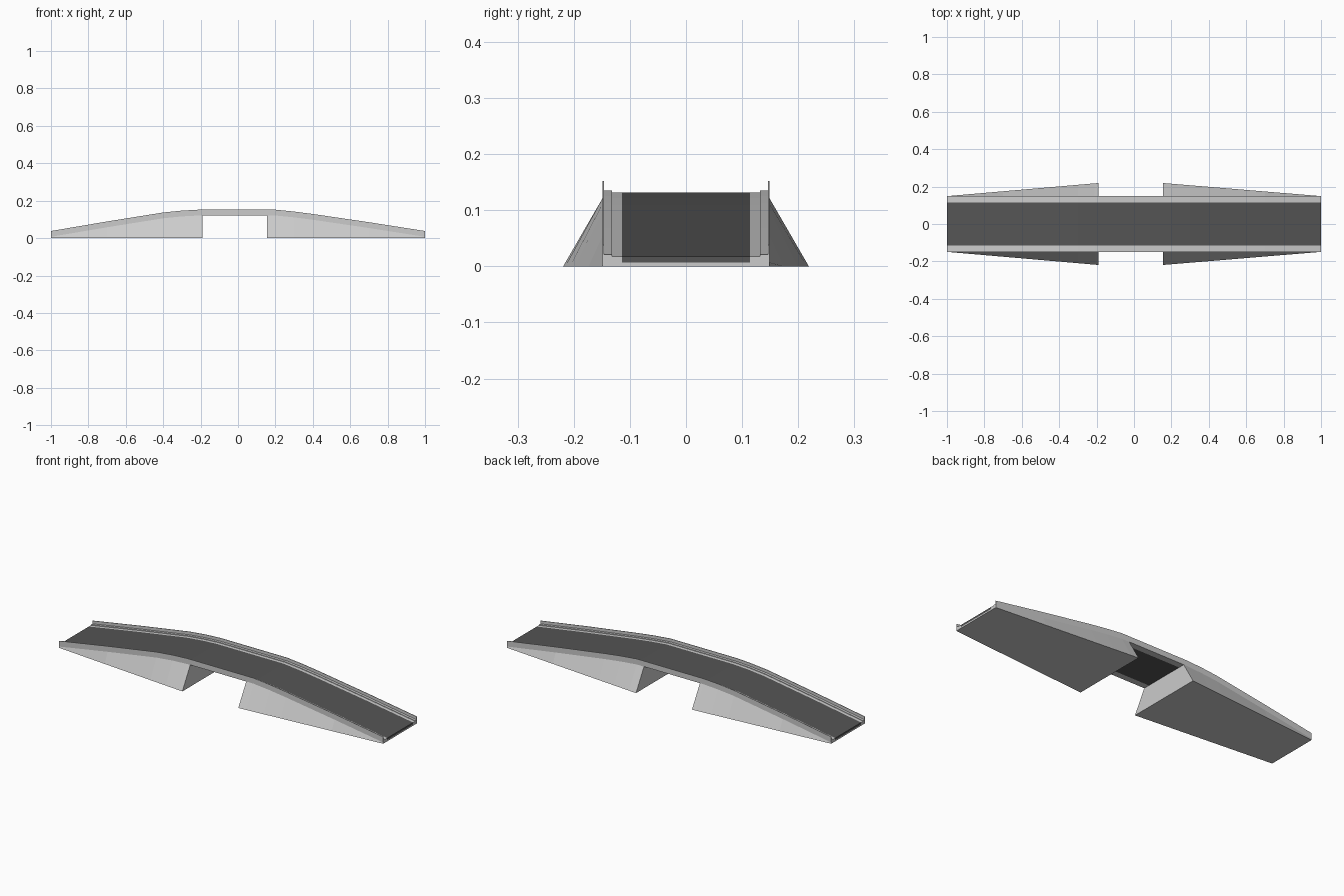
import bpy

if "Cube" in bpy.data.objects:
    bpy.data.objects.remove(bpy.data.objects["Cube"])

# Road height along the bridge (x, z)
ROAD = [(-1, .018), (-.7, .069), (-.4, .117), (-.3, .127), (-.21, .132),
        (.2, .132), (.3, .122), (.4, .109), (.7, .065), (1, .018)]
GAP_L, GAP_R = -.19, .155
SOFFIT = .011


def road_z(x):
    for (x0, z0), (x1, z1) in zip(ROAD, ROAD[1:]):
        if x <= x1:
            return z0 + (z1 - z0) * (x - x0) / (x1 - x0)
    return ROAD[-1][1]


def loft(name, sections, mat=None):
    # Closed solid through equal-sized rings of points
    n = len(sections[0])
    verts = [p for s in sections for p in s]
    faces = [tuple(range(n))[::-1], tuple(range(len(verts) - n, len(verts)))]
    for i in range(len(sections) - 1):
        for j in range(n):
            k = (j + 1) % n
            faces.append((i * n + j, i * n + k, (i + 1) * n + k, (i + 1) * n + j))
    me = bpy.data.meshes.new(name)
    me.from_pydata(verts, [], faces)
    ob = bpy.data.objects.new(name, me)
    bpy.context.collection.objects.link(ob)
    if mat:
        me.materials.append(mat)
    return ob


def strip(name, profile, mat=None):
    # Sweep a (y, height above road) profile along the bridge
    return loft(name, [[(x, y, z + h) for y, h in profile] for x, z in ROAD], mat)


asphalt = bpy.data.materials.new("asphalt")
asphalt.diffuse_color = (.09, .09, .09, 1)
asphalt.use_nodes = True
asphalt.node_tree.nodes["Principled BSDF"].inputs["Base Color"].default_value = asphalt.diffuse_color

# Roadway
R = .114
strip("roadway", [(-R, -SOFFIT), (R, -SOFFIT), (R, 0), (-R, 0)], asphalt)

# Stepped verge, kerb and thin parapet on each side
EDGE = [(R, -SOFFIT), (.149, -SOFFIT), (.149, .02), (.146, .02),
        (.146, .003), (.132, .003), (.132, 0), (R, 0)]
strip("back_kerb_and_parapet", EDGE)
strip("front_kerb_and_parapet", [(-y, h) for y, h in EDGE[::-1]])


# Embankments widening toward the opening
def embankment(name, x_end, x_gap):
    lo, hi = sorted((x_end, x_gap))
    xs = [lo] + [x for x, z in ROAD if lo < x < hi] + [hi]
    rings = []
    for x in xs:
        t = (x - x_end) / (x_gap - x_end)
        w, z = .149 + .07 * t, road_z(x) - SOFFIT
        rings.append([(x, -w, 0), (x, w, 0), (x, .149, z), (x, -.149, z)])
    loft(name, rings)


embankment("left_embankment", -1, GAP_L)
embankment("right_embankment", 1, GAP_R)
